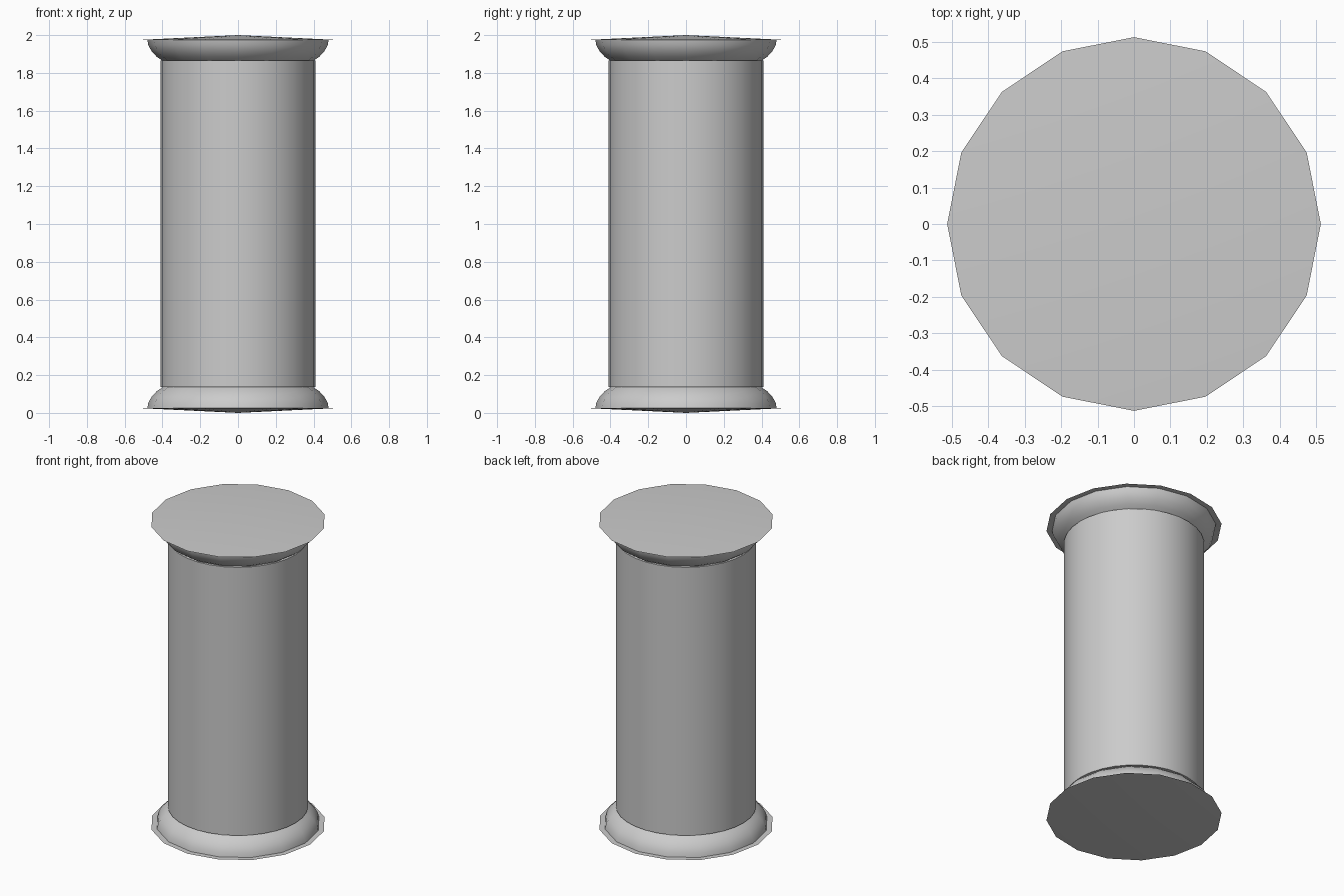
import bpy
import bmesh
import math

if "Cube" in bpy.data.objects:
    bpy.data.objects.remove(bpy.data.objects["Cube"], do_unlink=True)

GREY = (0.6, 0.6, 0.6, 1.0)
stone = bpy.data.materials.new("plain_grey")
stone.use_nodes = True
stone.diffuse_color = GREY
stone.node_tree.nodes["Principled BSDF"].inputs["Base Color"].default_value = GREY


def lathe(name, profile, sides):
    """Revolve a (radius, height) profile around the z axis."""
    bm = bmesh.new()
    points = [bm.verts.new((r, 0, z)) for r, z in profile]
    edges = [bm.edges.new(pair) for pair in zip(points, points[1:])]
    bmesh.ops.spin(bm, geom=points + edges, cent=(0, 0, 0), axis=(0, 0, 1),
                   angle=math.tau, steps=sides, use_duplicate=False)
    bmesh.ops.remove_doubles(bm, verts=bm.verts, dist=0.0005)
    bmesh.ops.recalc_face_normals(bm, faces=bm.faces)
    mesh = bpy.data.meshes.new(name)
    bm.to_mesh(mesh)
    bm.free()
    mesh.materials.append(stone)
    obj = bpy.data.objects.new(name, mesh)
    bpy.context.collection.objects.link(obj)
    bpy.ops.object.select_all(action="DESELECT")
    obj.select_set(True)
    bpy.context.view_layer.objects.active = obj
    bpy.ops.object.shade_smooth_by_angle(angle=math.radians(30))
    return obj


# Shaft
lathe("shaft", [(0, 0.137), (0.41, 0.137), (0.41, 1.865), (0, 1.865)], 32)

# Shallow cone discs and rounded collars, the same at both ends
disc = [(0, 0), (0.513, 0.025), (0, 0.026)]
collar = [(0.48, 0.026), (0.475, 0.052), (0.458, 0.085), (0.43, 0.115), (0.398, 0.137)]
for end, place in (("base", lambda z: z), ("top", lambda z: 2 - z)):
    lathe(end + "_disc", [(r, place(z)) for r, z in disc], 16)
    lathe(end + "_collar", [(r, place(z)) for r, z in collar], 16)
